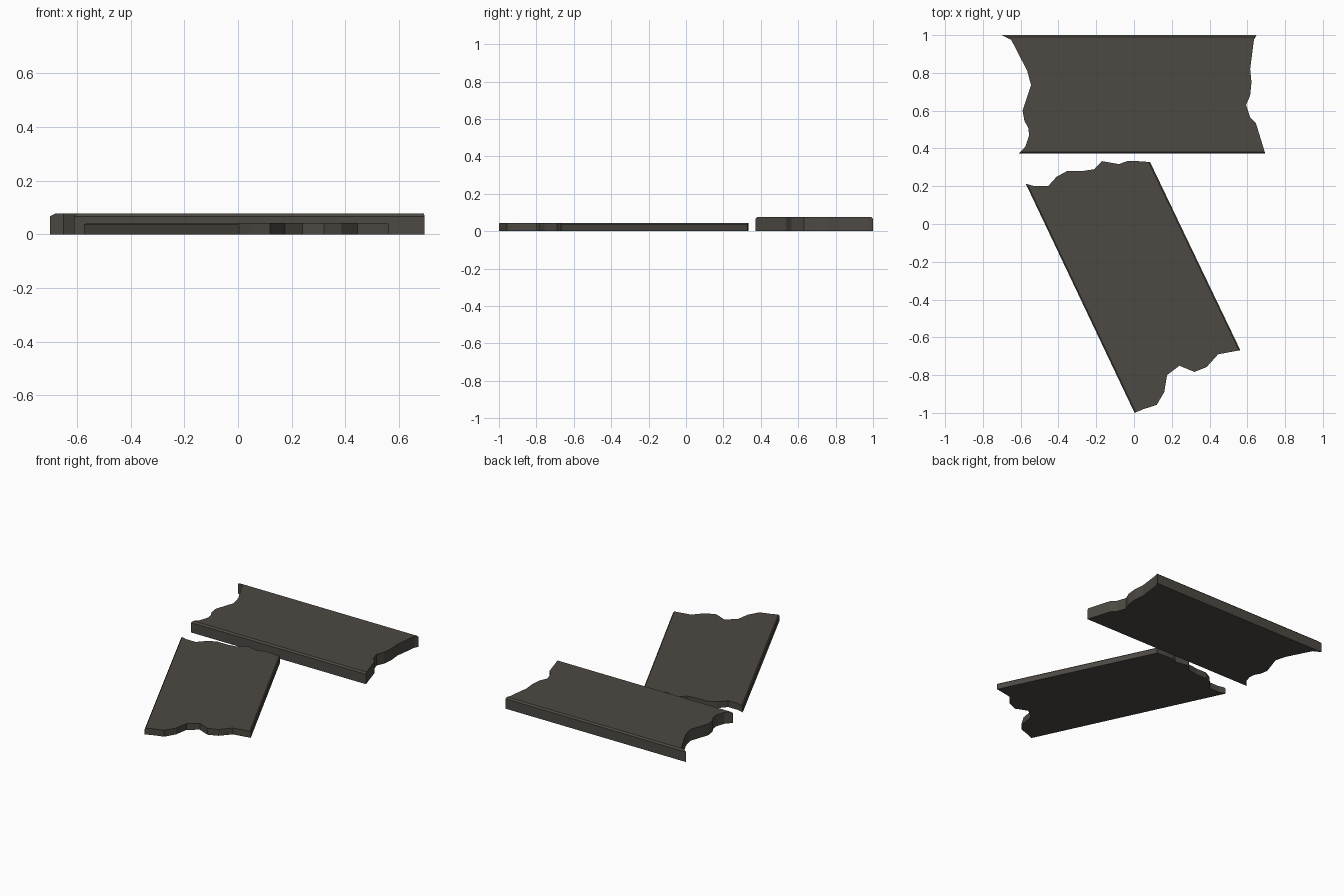
import bpy, bmesh

if "Cube" in bpy.data.objects:
    bpy.data.objects.remove(bpy.data.objects["Cube"])

wood = bpy.data.materials.new("dark weathered wood")
wood.diffuse_color = (0.075, 0.067, 0.056, 1)
wood.use_nodes = True
wood.node_tree.nodes["Principled BSDF"].inputs["Base Color"].default_value = wood.diffuse_color


def plank(name, end_a, end_b, thickness, bevel):
    """Board with two broken ends; the straight sides join the end profiles."""
    bm = bmesh.new()
    low = [bm.verts.new((x, y, 0)) for x, y in end_a + end_b]
    base = bm.faces.new(low)
    up = bmesh.ops.extrude_face_region(bm, geom=[base], use_keep_orig=True)["geom"]
    top = [g for g in up if isinstance(g, bmesh.types.BMVert)]
    for v in top:
        v.co.z = thickness

    # chamfer the upper edge of the two straight sides
    def top_edge(p, q):
        find = lambda c: min(top, key=lambda v: (v.co.x - c[0])**2 + (v.co.y - c[1])**2)
        return bm.edges.get((find(p), find(q)))
    sides = [top_edge(end_a[-1], end_b[0]), top_edge(end_b[-1], end_a[0])]
    bmesh.ops.bevel(bm, geom=sides, offset=bevel, segments=1, profile=0.5, affect='EDGES')
    bmesh.ops.recalc_face_normals(bm, faces=bm.faces[:])
    me = bpy.data.meshes.new(name)
    bm.to_mesh(me)
    bm.free()
    me.materials.append(wood)
    ob = bpy.data.objects.new(name, me)
    bpy.context.collection.objects.link(ob)
    return ob


# thick board lying across the back
plank("thick_broken_plank",
      [(-.70, 1), (-.65, .975), (-.565, .81), (-.545, .735), (-.59, .60),
       (-.58, .545), (-.56, .51), (-.555, .47), (-.575, .41), (-.61, .372)],
      [(.695, .372), (.645, .535), (.615, .565), (.593, .63), (.615, .68),
       (.622, .75), (.615, .82), (.635, .975), (.648, 1)],
      .077, .01)

# thin board lying at an angle in front
plank("thin_broken_plank",
      [(.085, .328), (.015, .333), (-.035, .333), (-.08, .317), (-.17, .333),
       (-.21, .29), (-.275, .28), (-.355, .28), (-.41, .25), (-.455, .20),
       (-.525, .20), (-.573, .213)],
      [(.003, -1), (.05, -.98), (.12, -.958), (.16, -.89), (.175, -.80),
       (.24, -.75), (.32, -.783), (.385, -.757), (.445, -.69), (.563, -.668)],
      .043, .007)
